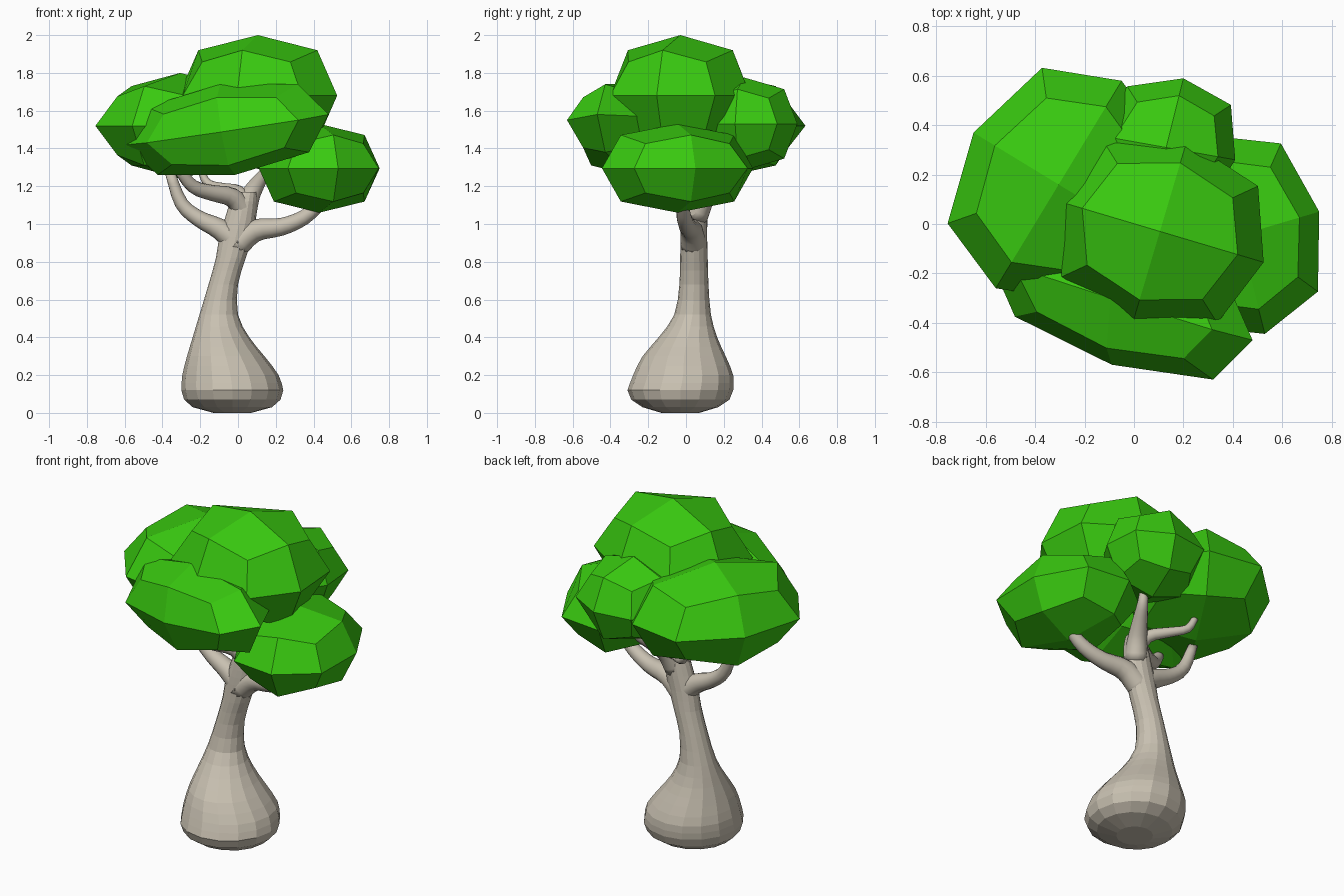
import bpy, bmesh, math
from mathutils import Vector, Matrix

if "Cube" in bpy.data.objects:
    bpy.data.objects.remove(bpy.data.objects["Cube"])


def material(name, rgb):
    m = bpy.data.materials.new(name)
    m.diffuse_color = (*rgb, 1)
    m.use_nodes = True
    m.node_tree.nodes["Principled BSDF"].inputs["Base Color"].default_value = m.diffuse_color
    return m


BARK = material("bark", (0.58, 0.53, 0.44))
LEAF = material("leaf", (0.04, 0.58, 0.005))


def finish(bm, name, mat):
    bmesh.ops.recalc_face_normals(bm, faces=bm.faces)
    me = bpy.data.meshes.new(name)
    bm.to_mesh(me)
    bm.free()
    me.materials.append(mat)
    ob = bpy.data.objects.new(name, me)
    bpy.context.collection.objects.link(ob)
    return ob


def spline(rows, steps):
    """Catmull-Rom interpolation through rows of numbers."""
    rows = [Vector(r) for r in rows]
    p = [2 * rows[0] - rows[1]] + rows + [2 * rows[-1] - rows[-2]]
    out = []
    for i in range(1, len(p) - 2):
        a, b, c, d = p[i - 1:i + 3]
        for k in range(steps):
            t = k / steps
            out.append(0.5 * (2 * b + (c - a) * t + (2 * a - 5 * b + 4 * c - d) * t ** 2
                              + (3 * b - a - 3 * c + d) * t ** 3))
    return out + [rows[-1]]


def loft(bm, rings):
    """Skin closed rings of points and cap both ends."""
    vs = [[bm.verts.new(p) for p in r] for r in rings]
    n = len(vs[0])
    for r, s in zip(vs, vs[1:]):
        for i in range(n):
            j = (i + 1) % n
            bm.faces.new((r[i], r[j], s[j], s[i]))
    bm.faces.new(vs[0])
    bm.faces.new(vs[-1])


def angles(n):
    return [2 * math.pi * i / n for i in range(n)]


# Trunk: horizontal rings given as z, centre x, centre y, radius x, radius y
base = [(0, -.03, -.03, .10, .10), (.03, -.03, -.03, .21, .20), (.07, -.03, -.03, .255, .26),
        (.12, -.03, -.03, .27, .28)]
stem = [(.12, -.03, -.03, .27, .28), (.20, -.04, -.015, .255, .265), (.30, -.065, -.01, .205, .22),
        (.40, -.09, .01, .15, .155), (.52, -.102, .035, .102, .097), (.68, -.078, .042, .078, .077),
        (.82, -.038, .042, .079, .073), (.93, -.012, .042, .088, .070), (1.02, .01, .045, .082, .068),
        (1.12, .03, .05, .070, .062), (1.17, .045, .06, .052, .05)]
bm = bmesh.new()
loft(bm, [[(cx + rx * math.cos(a), cy + ry * math.sin(a), z) for a in angles(16)]
          for z, cx, cy, rx, ry in base + spline(stem, 2)[1:]])
finish(bm, "trunk", BARK)

# Branches: path points given as x, y, z, radius
branches = {
    "left_branch": [(.0, .04, .90, .07), (-.10, .04, .975, .055), (-.21, .05, 1.03, .043),
                    (-.30, .06, 1.11, .036), (-.36, .07, 1.27, .026)],
    "right_branch": [(-.02, .04, .88, .07), (.09, .03, .965, .06), (.23, .01, .985, .047),
                     (.35, -.01, 1.035, .04), (.45, -.02, 1.12, .032)],
    "front_branch": [(.04, .05, 1.06, .06), (-.03, .01, 1.14, .052), (-.14, -.06, 1.165, .042),
                     (-.24, -.12, 1.20, .036), (-.32, -.17, 1.30, .028)],
    "back_branch": [(.04, .05, 1.10, .05), (.0, .12, 1.17, .036), (-.08, .20, 1.19, .028),
                    (-.16, .26, 1.215, .023), (-.20, .28, 1.29, .018)],
    "top_branch": [(.03, .05, 1.04, .066), (.06, .10, 1.14, .054), (.10, .17, 1.21, .042),
                   (.14, .24, 1.27, .03), (.15, .26, 1.33, .022)],
}
for name, path in branches.items():
    pts = spline(path, 3)
    rings = []
    side = Vector((0, 0, 1))
    for i, p in enumerate(pts):
        d = (pts[min(i + 1, len(pts) - 1)] - pts[max(i - 1, 0)]).to_3d().normalized()
        side = (side - d * side.dot(d)).normalized()
        other = d.cross(side)
        rings.append([p.to_3d() + p[3] * (side * math.cos(a) + other * math.sin(a))
                      for a in angles(12)])
    bm = bmesh.new()
    loft(bm, rings)
    ob = finish(bm, name, BARK)
    ob.data.shade_smooth()

# Leaf clumps: rounded cubes given by centre and three half-axis vectors
clumps = {
    "top_leaves": ((.105, -.03, 1.68), (.42, -.125, 0), (.11, .37, 0), (0, 0, .32)),
    "right_leaves": ((.43, -.045, 1.295), (.32, .095, 0), (-.10, .40, 0), (0, 0, .235)),
    "back_leaves": ((.13, .31, 1.53), (.28, -.05, 0), (.07, .28, 0), (0, 0, .245)),
    "left_leaves": ((-.305, .16, 1.52), (.345, -.21, 0), (.255, .42, 0), (0, 0, .28)),
    "front_leaves": ((-.055, -.30, 1.50), (.535, -.17, .08), (.035, .27, .013), (-.04, 0, .24)),
}
for name, (c, *axes) in clumps.items():
    bm = bmesh.new()
    bmesh.ops.create_cube(bm, size=2)
    bmesh.ops.subdivide_edges(bm, edges=bm.edges[:], cuts=1, use_grid_fill=True)
    frame = Matrix(axes).transposed()
    for v in bm.verts:
        corner = sum(abs(k) > .5 for k in v.co)
        v.co = Vector(c) + frame @ (v.co * (1, .75, .556)[corner - 1])
    finish(bm, name, LEAF)
